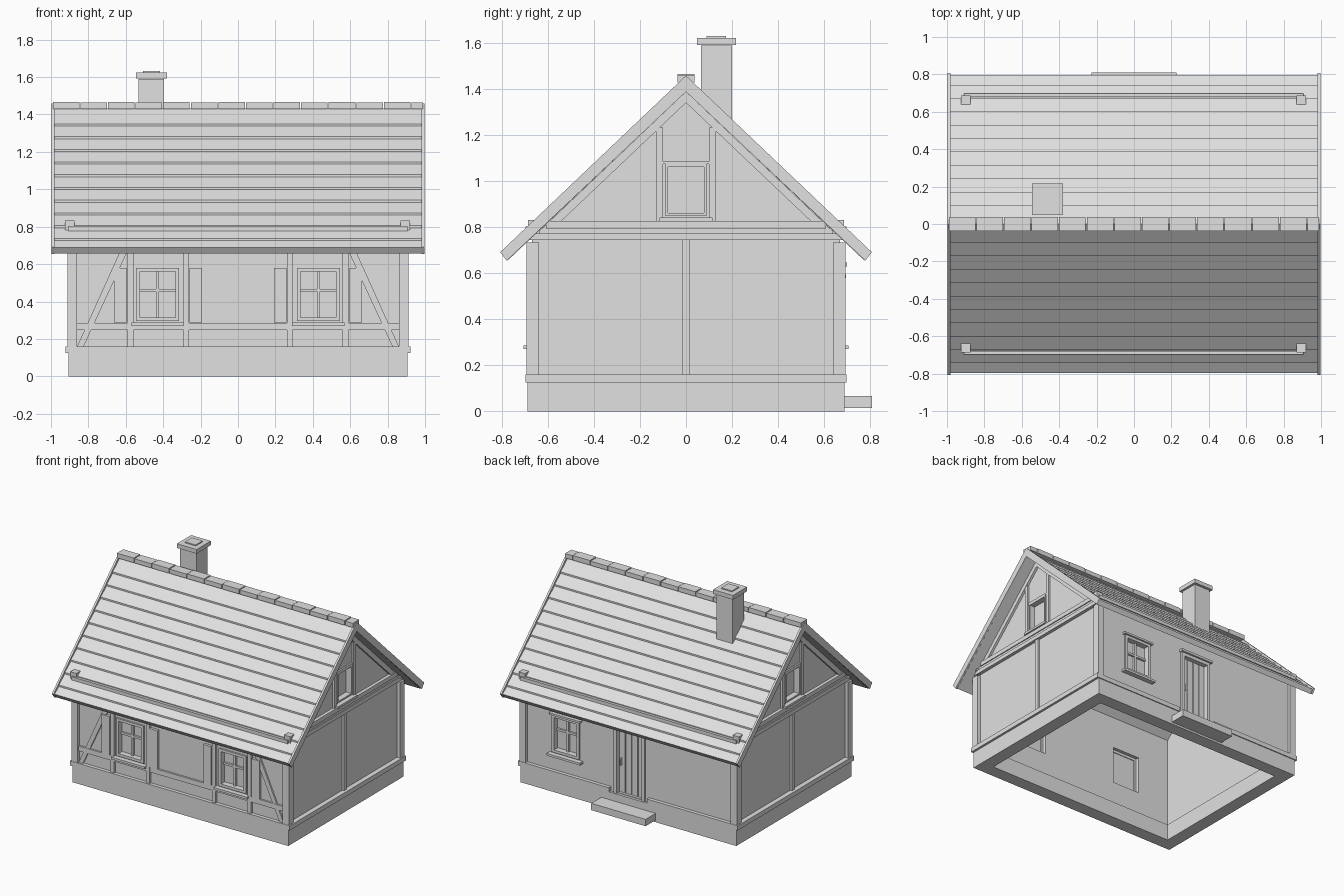
import bpy, bmesh
from mathutils import Vector

if "Cube" in bpy.data.objects:
    bpy.data.objects.remove(bpy.data.objects["Cube"])

grey = bpy.data.materials.new("plain_grey")
grey.diffuse_color = (0.75, 0.75, 0.75, 1)
grey.use_nodes = True
grey.node_tree.nodes["Principled BSDF"].inputs["Base Color"].default_value = grey.diffuse_color

SLOPE = 0.95                      # roof fall per unit of y
WALL = {"front": 0.67, "back": 0.67, "left": 0.885, "right": 0.885}


def prism(bm, pts, axis, a, b):
    """Extrude a closed outline along x (points are y,z) or y (points are x,z)."""
    def at(t, p):
        return Vector((t, p[0], p[1])) if axis == "x" else Vector((p[0], t, p[1]))
    r0 = [bm.verts.new(at(a, p)) for p in pts]
    r1 = [bm.verts.new(at(b, p)) for p in pts]
    n = len(pts)
    bm.faces.new(r0)
    bm.faces.new(r1[::-1])
    for i in range(n):
        j = (i + 1) % n
        bm.faces.new((r0[i], r1[i], r1[j], r0[j]))


def box(bm, x0, x1, y0, y1, z0, z1):
    prism(bm, [(y0, z0), (y1, z0), (y1, z1), (y0, z1)], "x", x0, x1)


def on_wall(bm, side, u0, u1, d0, d1, z0, z1):
    """Box placed on a wall: u runs along it, d is the offset from its face."""
    w = WALL[side]
    s = -1 if side in ("front", "left") else 1
    lo, hi = sorted((s * (w + d0), s * (w + d1)))
    if side in ("front", "back"):
        box(bm, u0, u1, lo, hi, z0, z1)
    else:
        box(bm, lo, hi, u0, u1, z0, z1)


def finish(bm, name):
    bmesh.ops.recalc_face_normals(bm, faces=bm.faces)
    me = bpy.data.meshes.new(name)
    bm.to_mesh(me)
    bm.free()
    me.materials.append(grey)
    ob = bpy.data.objects.new(name, me)
    bpy.context.collection.objects.link(ob)
    return ob


def boxes(name, items):
    bm = bmesh.new()
    for it in items:
        box(bm, *it)
    return finish(bm, name)


# openings: side, u0, u1, z0, z1
windows = [("front", -0.545, -0.315, 0.295, 0.58), ("front", 0.315, 0.545, 0.295, 0.58),
           ("back", 0.42, 0.65, 0.295, 0.58),
           ("left", -0.09, 0.09, 0.85, 1.075), ("right", -0.09, 0.09, 0.85, 1.075)]
door = ("back", -0.13, 0.13, 0.13, 0.63)

# wall shell, hollowed and pierced
bm = bmesh.new()
prism(bm, [(-0.67, 0.1), (0.67, 0.1), (0.67, 0.755), (0, 1.39), (-0.67, 0.755)], "x", -0.885, 0.885)
walls = finish(bm, "walls")
room = boxes("room_cutter", [(-0.815, 0.815, -0.6, 0.6, 0.0, 1.6)])
bm = bmesh.new()
for s, u0, u1, z0, z1 in windows + [door]:
    on_wall(bm, s, u0, u1, -0.12, 0.1, z0, z1)
holes = finish(bm, "opening_cutter")
for c in (room, holes):
    c.hide_render = True
    m = walls.modifiers.new(c.name, "BOOLEAN")
    m.operation, m.solver, m.object = "DIFFERENCE", "EXACT", c
dg = bpy.context.evaluated_depsgraph_get()
walls.data = bpy.data.meshes.new_from_object(walls.evaluated_get(dg))
walls.modifiers.clear()
for c in (room, holes):
    bpy.data.objects.remove(c)

# plinth ring and door step
boxes("plinth", [(-0.905, 0.905, -0.69, -0.59, 0, 0.125), (-0.905, 0.905, 0.59, 0.69, 0, 0.125),
                 (-0.905, -0.805, -0.59, 0.59, 0, 0.125), (0.805, 0.905, -0.59, 0.59, 0, 0.125)])
boxes("door_step", [(-0.228, 0.228, 0.68, 0.81, 0.015, 0.067)])

# windows with frame, glazing bars, pane and ledge
for i, (s, u0, u1, z0, z1) in enumerate(windows):
    bm = bmesh.new()
    f = 0.02 if s in ("front", "back") else 0.012
    for a, b, c, d in ((u0, u0 + f, z0, z1), (u1 - f, u1, z0, z1),
                       (u0 + f, u1 - f, z0, z0 + f), (u0 + f, u1 - f, z1 - f, z1)):
        on_wall(bm, s, a, b, -0.045, 0.012, c, d)
    um, zm = (u0 + u1) / 2, z0 + (z1 - z0) * 0.58
    if s in ("front", "back"):
        on_wall(bm, s, um - 0.008, um + 0.008, -0.04, -0.015, z0 + f, z1 - f)
        on_wall(bm, s, u0 + f, u1 - f, -0.04, -0.017, zm - 0.008, zm + 0.008)
    finish(bm, f"window_frame_{i}")
    bm = bmesh.new()
    on_wall(bm, s, u0, u1, -0.04, -0.032, z0, z1)
    finish(bm, f"window_pane_{i}")
    bm = bmesh.new()
    on_wall(bm, s, u0 - 0.025, u1 + 0.025, -0.01, 0.037, z0 - 0.025, z0 - 0.008)
    if s == "back":
        on_wall(bm, s, u0 - 0.015, u1 + 0.015, -0.01, 0.025, z1, z1 + 0.015)
    finish(bm, f"window_ledge_{i}")

# plank door with casing and handle
bm = bmesh.new()
for k in range(4):
    a = -0.105 + k * 0.0525
    on_wall(bm, "back", a + 0.003, a + 0.0495, -0.045, -0.02, 0.13, 0.605)
on_wall(bm, "back", -0.105, 0.105, -0.05, -0.03, 0.13, 0.605)
finish(bm, "door")
bm = bmesh.new()
for a, b, c, d in ((-0.13, -0.105, 0.125, 0.63), (0.105, 0.13, 0.125, 0.63), (-0.105, 0.105, 0.605, 0.63)):
    on_wall(bm, "back", a, b, -0.05, 0.015, c, d)
on_wall(bm, "back", -0.14, 0.14, -0.01, 0.03, 0.63, 0.648)
finish(bm, "door_casing")
bm = bmesh.new()
on_wall(bm, "back", 0.08, 0.09, -0.02, 0.0, 0.34, 0.39)
finish(bm, "door_handle")

# sill beams and corner posts
boxes("sill_beam", [(-0.922, 0.922, -0.697, -0.64, 0.125, 0.16), (-0.922, -0.16, 0.64, 0.697, 0.125, 0.16),
                    (0.16, 0.922, 0.64, 0.697, 0.125, 0.16),
                    (-0.922, -0.86, -0.64, 0.64, 0.125, 0.16), (0.86, 0.922, -0.64, 0.64, 0.125, 0.16)])
boxes("corner_post", [(min(sx * 0.86, sx * 0.912), max(sx * 0.86, sx * 0.912),
                       min(sy * 0.64, sy * 0.694), max(sy * 0.64, sy * 0.694), 0.16, 0.735)
                      for sx in (-1, 1) for sy in (-1, 1)])

# front half-timbering: rail, posts, braces, shutters
bm = bmesh.new()
on_wall(bm, "front", -0.86, 0.86, -0.01, 0.014, 0.247, 0.285)
on_wall(bm, "front", -0.86, 0.86, -0.01, 0.014, 0.66, 0.73)
for sx in (-1, 1):
    for c in (0.575, 0.276):
        c *= sx
        on_wall(bm, "front", c - 0.015, c + 0.015, -0.01, 0.016, 0.16, 0.67)
    prism(bm, [(sx * x, z) for x, z in ((0.86, 0.16), (0.825, 0.16), (0.59, 0.67), (0.63, 0.67))],
          "y", -0.682, -0.66)
finish(bm, "front_timbers")
bm = bmesh.new()
for c in (-0.63, -0.225, 0.225, 0.63):
    on_wall(bm, "front", c - 0.033, c + 0.033, 0.0, 0.02, 0.288, 0.58)
finish(bm, "shutters")

# gable timbering on both ends
for s, sx in (("left", -1), ("right", 1)):
    bm = bmesh.new()
    on_wall(bm, s, -0.015, 0.015, -0.01, 0.016, 0.16, 0.745)
    on_wall(bm, s, -0.69, 0.69, -0.01, 0.025, 0.745, 0.775)
    on_wall(bm, s, -0.63, 0.63, -0.01, 0.018, 0.775, 0.795)
    on_wall(bm, s, -0.61, 0.61, -0.01, 0.025, 0.795, 0.827)
    on_wall(bm, s, -0.1, 0.1, -0.01, 0.012, 1.075, 1.087)
    x0, x1 = sx * 0.875, sx * 0.903
    for sy in (-1, 1):
        on_wall(bm, s, *sorted((sy * 0.1, sy * 0.13)), -0.01, 0.015, 0.827, 1.235)
        prism(bm, [(0, 1.39), (sy * 0.68, 0.744), (sy * 0.63, 0.744), (0, 1.342)], "x", x0, x1)
    finish(bm, f"gable_timbers_{s}")

# stepped roof courses and edge boards
for side, sy in (("front", -1), ("back", 1)):
    def surf(y):
        return 1.433 - SLOPE * y
    pts = [(0, 1.392), (0, 1.433)]
    for k in range(10):
        y = (1.435 - (1.34 - 0.068 * k)) / SLOPE
        pts += [(y, surf(y) + 0.012), (y, surf(y))]
    pts += [(0.797, surf(0.797) + 0.012), (0.775, 0.656)]
    bm = bmesh.new()
    prism(bm, [(sy * y, z) for y, z in pts], "x", -0.985, 0.985)
    finish(bm, f"roof_courses_{side}")
    bm = bmesh.new()
    for a, b in ((-0.997, -0.982), (0.982, 0.997)):
        prism(bm, [(0, 1.39), (0, 1.46), (sy * 0.808, 0.692), (sy * 0.78, 0.655)], "x", a, b)
    finish(bm, f"roof_edge_board_{side}")
    # snow rail on two brackets
    ya, yb = sorted((sy * 0.638, sy * 0.688))
    boxes(f"snow_rail_bracket_{side}", [(c - 0.025, c + 0.025, ya, yb, 0.77, 0.832) for c in (-0.9, 0.895)])
    ya, yb = sorted((sy * 0.678, sy * 0.698))
    boxes(f"snow_rail_{side}", [(-0.91, 0.905, ya, yb, 0.778, 0.803)])

# ridge tiles with narrow gaps
boxes("ridge_tiles", [(-0.99 + k * 0.1475, min(-0.99 + k * 0.1475 + 0.142, 0.99),
                       -0.038, 0.038, 1.43, 1.466 - 0.003 * (k % 2)) for k in range(14)])

# chimney shaft, cap and flue
boxes("chimney_shaft", [(-0.532, -0.395, 0.065, 0.2, 1.2, 1.59)])
boxes("chimney_cap", [(-0.546, -0.38, 0.047, 0.217, 1.592, 1.624)])
boxes("chimney_flue", [(-0.508, -0.418, 0.09, 0.174, 1.62, 1.632)])
